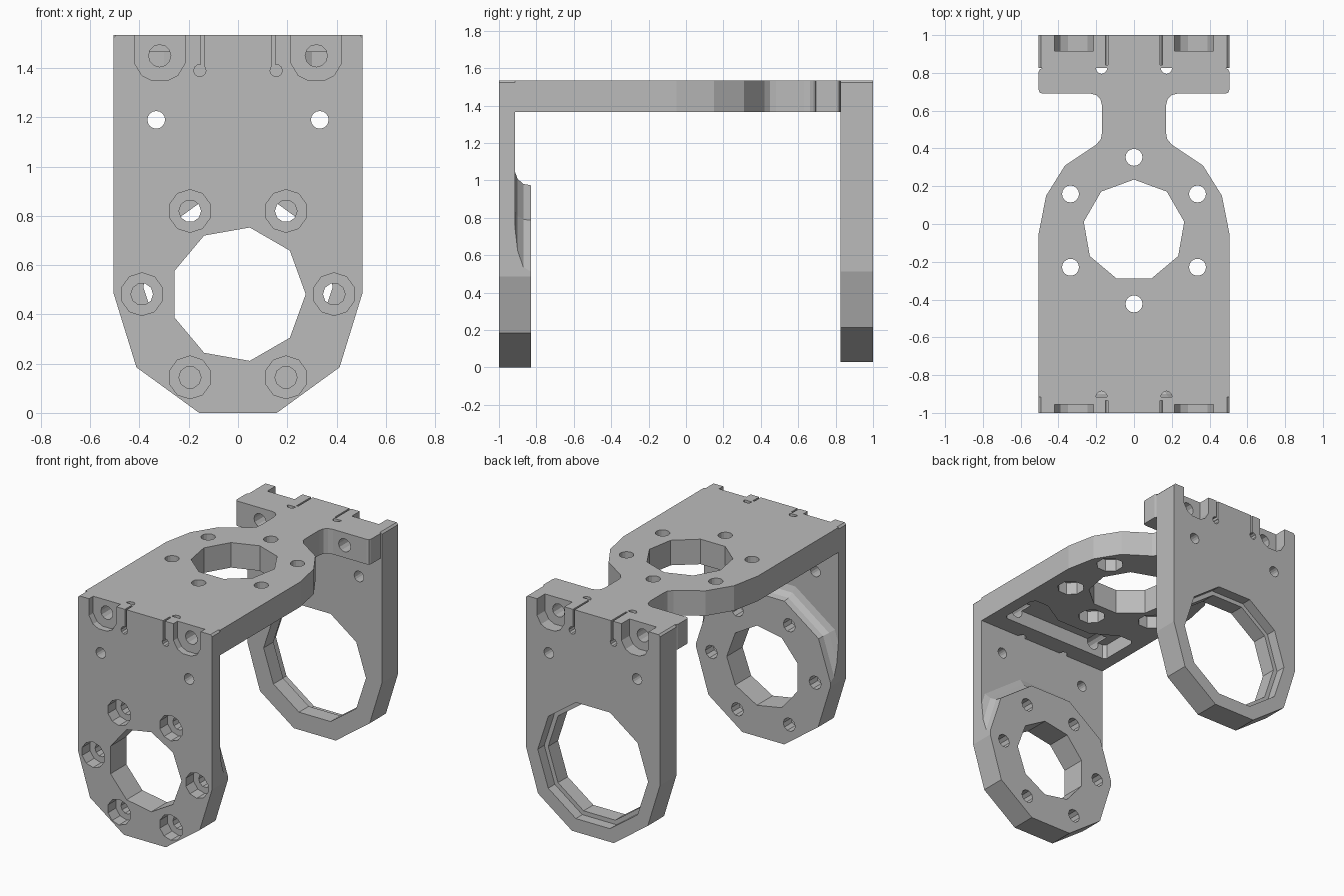
import bpy, bmesh
from math import cos, sin, pi, radians

cube = bpy.data.objects.get("Cube")
if cube:
    bpy.data.objects.remove(cube, do_unlink=True)

grey = bpy.data.materials.new("bracket grey")
grey.use_nodes = True
grey.diffuse_color = (0.5, 0.5, 0.5, 1)
grey.node_tree.nodes["Principled BSDF"].inputs["Base Color"].default_value = (0.5, 0.5, 0.5, 1)


def ngon(cx, cy, r, n, start=0.0):
    return [(cx + r * cos(start + 2 * pi * i / n), cy + r * sin(start + 2 * pi * i / n)) for i in range(n)]


def mirrored(half):
    """Close a half outline, given from bottom to top on +x, with its mirror image."""
    return half + [(-x, v) for x, v in reversed(half)]


def flip(pts):
    return [(-x, v) for x, v in pts]


def loft(name, rings, axis):
    """Solid through (depth, outline) rings along the y or z axis."""
    bm = bmesh.new()
    loops = []
    for d, pts in rings:
        loops.append([bm.verts.new((u, d, v) if axis == "y" else (u, v, d)) for u, v in pts])
    n = len(loops[0])
    for a, b in zip(loops, loops[1:]):
        for i in range(n):
            bm.faces.new((a[i], a[(i + 1) % n], b[(i + 1) % n], b[i]))
    bm.faces.new(loops[0])
    bm.faces.new(loops[-1])
    bmesh.ops.recalc_face_normals(bm, faces=bm.faces)
    me = bpy.data.meshes.new(name)
    bm.to_mesh(me)
    bm.free()
    me.materials.append(grey)
    ob = bpy.data.objects.new(name, me)
    bpy.context.collection.objects.link(ob)
    return ob


def prism(name, pts, axis, a, b):
    return loft(name, [(a, pts), (b, pts)], axis)


def combine(ob, tools, op="DIFFERENCE"):
    """Apply booleans with the tools, then delete them."""
    for t in tools:
        m = ob.modifiers.new("cut", "BOOLEAN")
        m.operation, m.object, m.solver = op, t, "EXACT"
    bpy.context.view_layer.update()
    dg = bpy.context.evaluated_depsgraph_get()
    me = bpy.data.meshes.new_from_object(ob.evaluated_get(dg))
    ob.modifiers.clear()
    ob.data = me
    for t in tools:
        bpy.data.objects.remove(t, do_unlink=True)


def cut(pts, axis, a, b):
    ob = prism("cutter", pts, axis, a, b)
    ob.hide_render = True
    return ob


TOP, UNDER, W = 1.535, 1.365, 0.505
FRONT_IN, BACK_IN = -0.915, 0.825


def plate_outline(cz):
    low = ngon(0, cz, 0.51, 10)
    half = [low[8], low[9], (W, cz), (W, TOP - 0.012), (W - 0.012, TOP)]
    return mirrored(half)


U_NOTCH = [(0.215, 1.6), (0.215, 1.42), (0.245, 1.37), (0.285, 1.35),
           (0.35, 1.35), (0.39, 1.37), (0.42, 1.42), (0.42, 1.6)]


def top_edge_cuts(outer, notch, inner):
    """Bolt notches, bolt holes, relief slots and small holes of an upright plate."""
    lo, hi = sorted((outer, inner))
    tools = []
    for side in (lambda p: p, flip):
        tools.append(cut(side(U_NOTCH), "y", *sorted((outer * 1.1, notch))))
        tools.append(cut(side(ngon(0.318, 1.45, 0.045, 12)), "y", lo - 0.1, hi + 0.1))
        tools.append(cut(side(ngon(0.332, 1.19, 0.036, 16)), "y", lo - 0.1, hi + 0.1))
        slot = [(0.138, 1.385), (0.15, 1.385), (0.15, 1.6), (0.138, 1.6)]
        tools.append(cut(side(slot), "y", *sorted((outer * 1.1, inner * 1.02))))
        tools.append(cut(side(ngon(0.155, 1.39, 0.025, 10)), "y", *sorted((outer * 1.1, inner * 1.02))))
    return tools


# Front upright with flared motor pad
cz = 0.485
outline = plate_outline(cz)
front = prism("front_plate", outline, "y", -1, FRONT_IN)
pad = prism("motor_pad", outline, "y", FRONT_IN - 0.03, -0.83)
flare = loft("flare", [(d, ngon(0, cz, r, 10)) for d, r in
                       ((-0.96, 0.62), (-0.918, 0.6), (-0.9, 0.55), (-0.87, 0.522), (-0.82, 0.512))], "y")
combine(pad, [flare], "INTERSECT")
combine(front, [pad], "UNION")
tools = top_edge_cuts(-1, -0.955, FRONT_IN)
tools.append(cut(ngon(0, 0.482, 0.275, 9), "y", -1.1, -0.7))
for x, z in ngon(0, 0.482, 0.39, 6):
    tools.append(cut(ngon(x, z, 0.045, 10), "y", -1.1, -0.7))
    tools.append(cut(ngon(x, z, 0.087, 10, pi / 10), "y", -1.1, -0.915))
combine(front, tools)

# Back upright with stepped bearing seat
back_cz = 0.513
back = prism("back_plate", plate_outline(back_cz), "y", BACK_IN, 1)
tools = top_edge_cuts(1, 0.915, BACK_IN)
tools.append(cut(ngon(0, back_cz, 0.385, 10), "y", 0.7, 1.1))
tools.append(cut(ngon(0, back_cz, 0.415, 10), "y", 0.93, 1.1))
combine(back, tools)

# Top plate with neck and crossbar
half = [(W, FRONT_IN), (W, -0.05), (0.465, 0.15), (0.365, 0.31), (0.2, 0.42), (0.175, 0.45),
        (0.17, 0.48), (0.17, 0.63), (0.178, 0.662), (0.2, 0.683), (0.23, 0.69),
        (0.485, 0.69), (0.499, 0.696), (W, 0.71), (W, 0.805), (0.499, 0.819), (0.485, BACK_IN)]
deck = prism("top_plate", mirrored(half), "z", UNDER, TOP)
cy = -0.035
tools = [cut(ngon(0, cy, 0.27, 9, pi / 2), "z", 1.2, 1.7)]
for x, y in ngon(0, cy, 0.388, 6, radians(30)):
    tools.append(cut(ngon(x, y, 0.045, 16), "z", 1.2, 1.7))
    tools.append(cut(ngon(x, y, 0.087, 8, pi / 8), "z", 1.2, 1.45))
# Pocket under the plate
pocket = [(0.4, -0.79), (0.42, -0.77), (0.42, -0.53), (0.4, -0.5), (0.3, -0.5), (0.13, -0.6)]
tools.append(cut(mirrored(pocket), "z", 1.2, 1.465))
# Horizontal bolt holes and vertical relief holes
for s in (-1, 1):
    bolt = ngon(0.318 * s, 1.45, 0.045, 12)
    tools.append(cut(bolt, "y", -1.1, -0.7))
    tools.append(cut(bolt, "y", 0.6, 0.95))
    for y in (FRONT_IN, BACK_IN):
        tools.append(cut(ngon(0.172 * s, y, 0.03, 12), "z", 1.2, 1.7))
combine(deck, tools)
